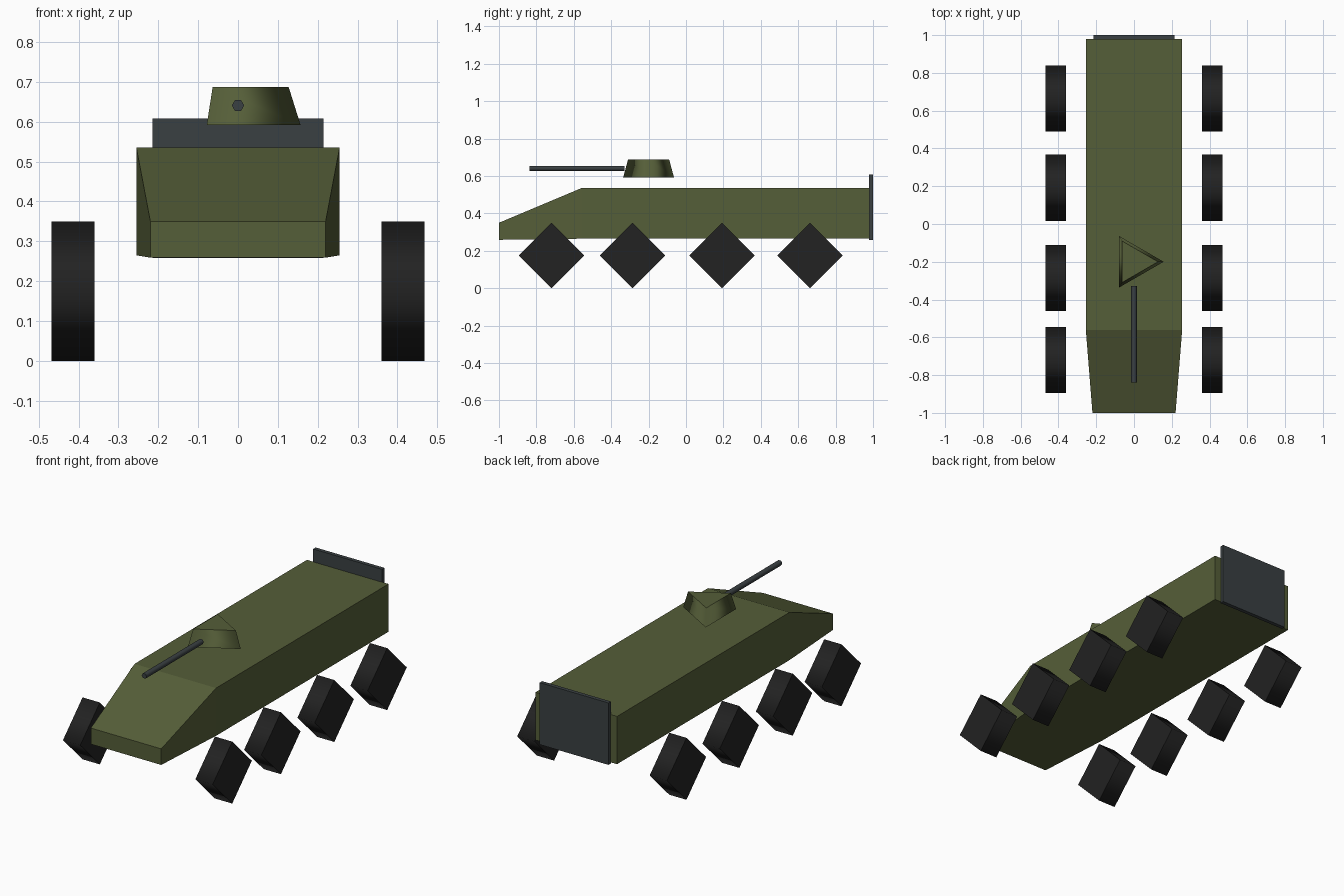
import bpy, bmesh, math
from mathutils import Matrix, Vector

cube = bpy.data.objects.get("Cube")
if cube:
    bpy.data.objects.remove(cube)


def material(name, rgb):
    m = bpy.data.materials.new(name)
    m.use_nodes = True
    m.diffuse_color = (*rgb, 1)
    m.node_tree.nodes["Principled BSDF"].inputs["Base Color"].default_value = (*rgb, 1)
    return m


olive = material("olive green", (0.091, 0.112, 0.040))
steel = material("dark steel", (0.042, 0.051, 0.055))
rubber = material("black rubber", (0.016, 0.016, 0.016))


def finish(name, bm, mat):
    bmesh.ops.recalc_face_normals(bm, faces=bm.faces)
    mesh = bpy.data.meshes.new(name)
    bm.to_mesh(mesh)
    bm.free()
    mesh.materials.append(mat)
    obj = bpy.data.objects.new(name, mesh)
    bpy.context.collection.objects.link(obj)
    return obj


def drum(name, mat, sides, r1, r2, depth, centre, rotation):
    """Few-sided cone or cylinder: smooth walls, flat caps with sharp rims."""
    bm = bmesh.new()
    bmesh.ops.create_cone(bm, cap_ends=True, segments=sides,
                          radius1=r1, radius2=r2, depth=depth)
    # Put the first corner on the local +x axis
    first = next(v.co for v in bm.verts if v.co.z < 0)
    turn = Matrix.Rotation(-math.atan2(first.y, first.x), 4, 'Z')
    for f in bm.faces:
        f.smooth = abs(f.normal.z) < 0.9
    for e in bm.edges:
        e.smooth = all(f.smooth for f in e.link_faces)
    bm.transform(Matrix.Translation(centre) @ rotation @ turn)
    return finish(name, bm, mat)


# Hull: three cross-sections, back to front, joined by side walls
bm = bmesh.new()
rings = []
for y, half, low, high in ((0.98, 0.255, 0.265, 0.535),
                           (-0.56, 0.255, 0.265, 0.535),
                           (-1.0, 0.22, 0.259, 0.35)):
    rings.append([bm.verts.new(p) for p in ((-half, y, low), (half, y, low),
                                            (half, y, high), (-half, y, high))])
for a, b in zip(rings, rings[1:]):
    for i in range(4):
        j = (i + 1) % 4
        bm.faces.new((a[i], a[j], b[j], b[i]))
bm.faces.new(rings[0])
bm.faces.new(rings[-1])
finish("hull", bm, olive)

# Rear plate
bm = bmesh.new()
bmesh.ops.create_cube(bm, size=1)
bm.transform(Matrix.Translation((0, 0.989, 0.433)) @ Matrix.Diagonal((0.43, 0.022, 0.35, 1)))
finish("rear_plate", bm, steel)

# Three-sided turret and its gun
drum("turret", olive, 3, 0.157, 0.127, 0.096, Vector((0, -0.2, 0.64)), Matrix.Identity(4))
drum("gun_barrel", steel, 6, 0.0155, 0.0155, 0.51, Vector((0, -0.583, 0.641)),
     Matrix.Rotation(math.pi / 2, 4, 'X'))

# Four-sided wheels, standing on a corner
across = Matrix.Rotation(math.pi / 2, 4, 'Y')
for side, x in (("left", 0.414), ("right", -0.414)):
    for n, y in enumerate((-0.72, -0.285, 0.192, 0.664), 1):
        drum(f"{side}_wheel_{n}", rubber, 4, 0.175, 0.175, 0.108,
             Vector((x, y, 0.175)), across)
